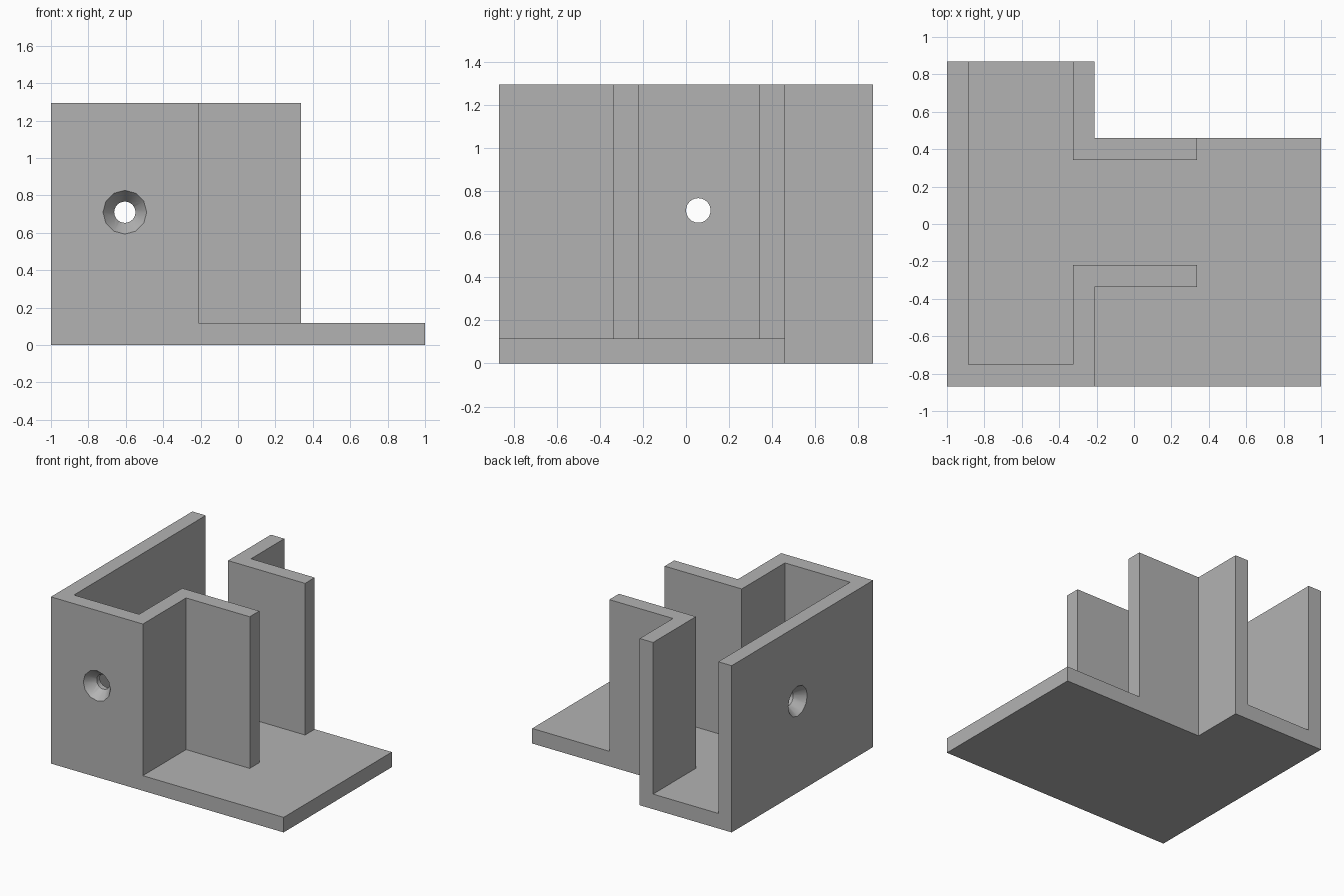
import bpy
import bmesh
from math import pi, radians
from mathutils import Matrix, Vector

cube = bpy.data.objects.get("Cube")
if cube:
    bpy.data.objects.remove(cube, do_unlink=True)

grey = bpy.data.materials.new("mid grey")
grey.use_nodes = True
colour = (0.45, 0.45, 0.45, 1)
grey.diffuse_color = colour
grey.node_tree.nodes["Principled BSDF"].inputs["Base Color"].default_value = colour

HEIGHT, FLOOR, BACK = 1.295, 0.117, 0.868
HOLE_Z = 0.71


def add_object(name, bm):
    bmesh.ops.recalc_face_normals(bm, faces=bm.faces)
    mesh = bpy.data.meshes.new(name)
    bm.to_mesh(mesh)
    bm.free()
    mesh.materials.append(grey)
    obj = bpy.data.objects.new(name, mesh)
    bpy.context.collection.objects.link(obj)
    return obj


def extrude_outline(name, outline, bottom, top):
    bm = bmesh.new()
    face = bm.faces.new([bm.verts.new((x, y, bottom)) for x, y in outline])
    result = bmesh.ops.extrude_face_region(bm, geom=[face])
    verts = [v for v in result["geom"] if isinstance(v, bmesh.types.BMVert)]
    bmesh.ops.translate(bm, verts=verts, vec=(0, 0, top - bottom))
    return add_object(name, bm)


def cutter(name, sides, r_outer, r_inner, depth, place):
    # Local z runs into the wall from its outer face
    bm = bmesh.new()
    bmesh.ops.create_cone(bm, cap_ends=True, segments=sides, radius1=r_outer,
                          radius2=r_inner, depth=depth, matrix=place)
    obj = add_object(name, bm)
    obj.hide_render = True
    return obj


def cut(target, tool):
    mod = target.modifiers.new(tool.name, "BOOLEAN")
    mod.operation, mod.solver, mod.object = "DIFFERENCE", "EXACT", tool
    bpy.context.view_layer.objects.active = target
    bpy.ops.object.modifier_apply(modifier=mod.name)
    bpy.data.objects.remove(tool, do_unlink=True)


# Floor plate with a notched back corner
extrude_outline("floor_plate", [(-1, -BACK), (1, -BACK), (1, 0.46), (-0.21, 0.46),
                                (-0.21, BACK), (-1, BACK)], 0, FLOOR)

# Outer wall, front wall, inner return and front flange in one folded strip
channel = extrude_outline("channel_wall", [
    (-1, BACK), (-1, -BACK), (-0.21, -BACK), (-0.21, -0.337), (0.337, -0.337),
    (0.337, -0.22), (-0.325, -0.22), (-0.325, -0.75), (-0.885, -0.75),
    (-0.885, BACK)], FLOOR, HEIGHT)

# Separate angled wall at the back
extrude_outline("back_angle_wall", [
    (-0.325, BACK), (-0.325, 0.342), (0.337, 0.342), (0.337, 0.46),
    (-0.21, 0.46), (-0.21, BACK)], FLOOR, HEIGHT)

# Countersunk screw holes through the front wall and the outer wall
holes = {
    "front": Matrix.Translation((-0.605, -BACK, HOLE_Z)) @ Matrix.Rotation(-pi / 2, 4, "X"),
    "side": Matrix.Translation((-1, 0.057, HOLE_Z)) @ Matrix.Rotation(pi / 2, 4, "Y"),
}
for side, place in holes.items():
    # The cone starts outside the face and tapers past the bore radius
    sink = place @ Matrix.Translation(Vector((0, 0, 0.04)))
    cut(channel, cutter(side + "_countersink", 12, 0.147, 0.027, 0.16, sink))
    cut(channel, cutter(side + "_bore", 24, 0.057, 0.057, 0.4, place))

# Smooth the holes while keeping the wall edges sharp
bpy.ops.object.select_all(action="DESELECT")
channel.select_set(True)
bpy.context.view_layer.objects.active = channel
bpy.ops.object.shade_smooth_by_angle(angle=radians(35))
